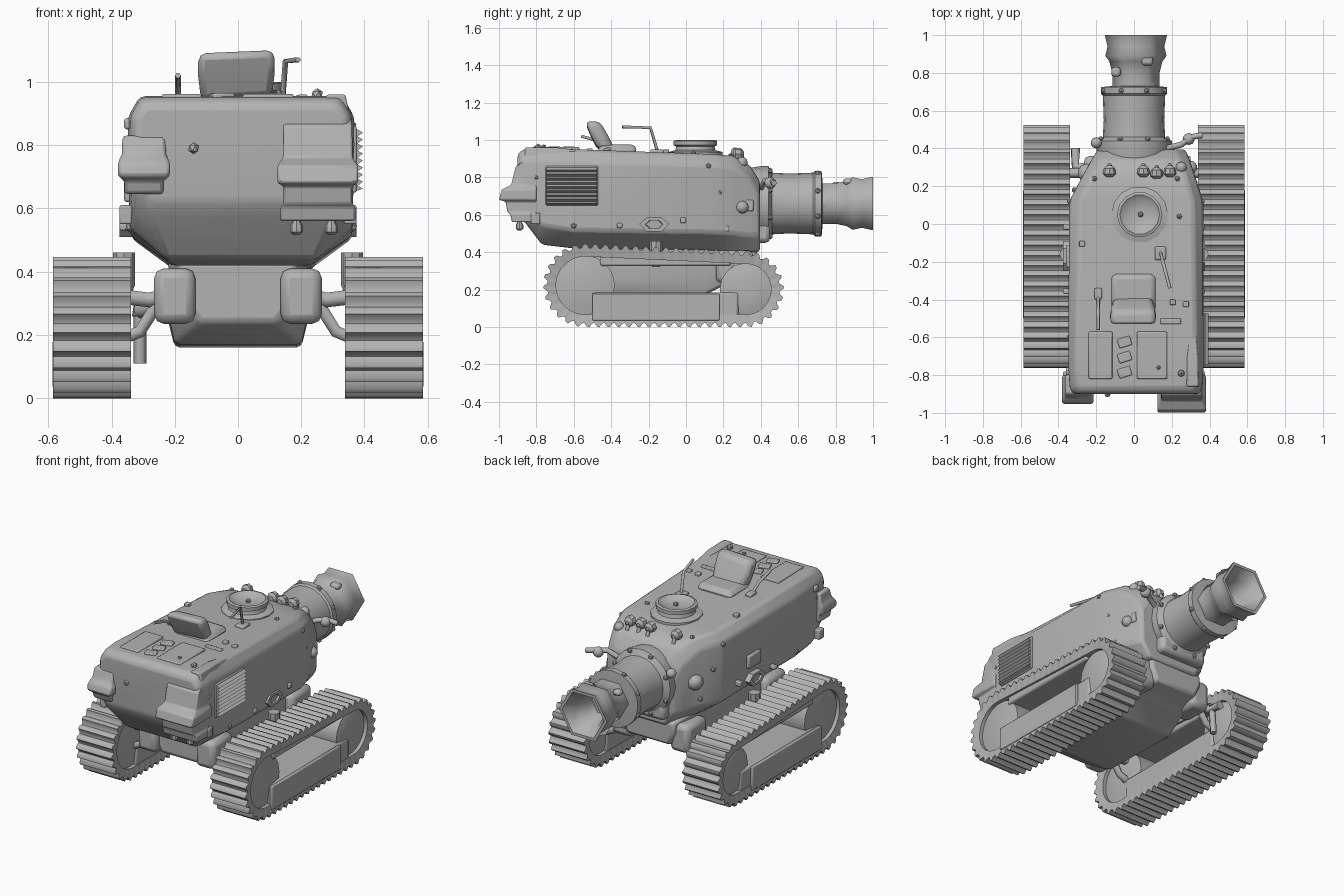
import bpy, bmesh, math
from mathutils import Vector, Matrix

if "Cube" in bpy.data.objects:
    bpy.data.objects.remove(bpy.data.objects["Cube"])

grey = bpy.data.materials.new("plain_grey")
grey.diffuse_color = (0.45, 0.45, 0.45, 1)
grey.use_nodes = True
grey.node_tree.nodes["Principled BSDF"].inputs["Base Color"].default_value = grey.diffuse_color


def finish(name, bm, angle=35, bevel=0.0):
    bmesh.ops.recalc_face_normals(bm, faces=bm.faces)
    me = bpy.data.meshes.new(name)
    bm.to_mesh(me)
    bm.free()
    ob = bpy.data.objects.new(name, me)
    bpy.context.collection.objects.link(ob)
    me.materials.append(grey)
    if bevel:
        m = ob.modifiers.new("soft_edges", 'BEVEL')
        m.width, m.segments, m.limit_method, m.angle_limit = bevel, 2, 'ANGLE', math.radians(25)
    bpy.ops.object.select_all(action='DESELECT')
    ob.select_set(True)
    bpy.context.view_layer.objects.active = ob
    bpy.ops.object.shade_smooth_by_angle(angle=math.radians(angle))
    return ob


def loft(name, rings, closed=False, **kw):
    bm = bmesh.new()
    vs = [[bm.verts.new(p) for p in r] for r in rings]
    n = len(vs[0])
    for a, b in list(zip(vs, vs[1:])) + ([(vs[-1], vs[0])] if closed else []):
        for i in range(n):
            bm.faces.new((a[i], a[(i + 1) % n], b[(i + 1) % n], b[i]))
    if not closed:
        bm.faces.new(vs[0])
        bm.faces.new(vs[-1])
    return finish(name, bm, **kw)


def lathe(name, profile, seg, loc, axis='Z', **kw):
    """profile holds (distance along axis, radius)"""
    rings = []
    for h, r in profile:
        ring = []
        for i in range(seg):
            a = 2 * math.pi * i / seg
            c, s = r * math.cos(a), r * math.sin(a)
            p = {'Z': (c, s, h), 'Y': (c, h, s), 'X': (h, c, s)}[axis]
            ring.append(Vector(p) + Vector(loc))
        rings.append(ring)
    return loft(name, rings, **kw)


def boxes(name, items, bevel=0.01, rot=0):
    """items hold (x0, x1, y0, y1, z0, z1)"""
    bm = bmesh.new()
    for x0, x1, y0, y1, z0, z1 in items:
        c = ((x0 + x1) / 2, (y0 + y1) / 2, (z0 + z1) / 2)
        m = Matrix.Translation(c) @ Matrix.Rotation(rot, 4, 'Z') @ Matrix.Diagonal((x1 - x0, y1 - y0, z1 - z0, 1))
        bmesh.ops.create_cube(bm, size=1, matrix=m)
    return finish(name, bm, bevel=bevel)


def balls(name, items):
    """items hold (x, y, z, radius)"""
    bm = bmesh.new()
    for x, y, z, r in items:
        bmesh.ops.create_icosphere(bm, subdivisions=2 if r > .02 else 1, radius=r,
                                   matrix=Matrix.Translation((x, y, z)))
    return finish(name, bm)


def rod(name, pts, r):
    cu = bpy.data.curves.new(name, 'CURVE')
    cu.dimensions, cu.bevel_depth, cu.bevel_resolution, cu.use_fill_caps = '3D', r, 1, True
    sp = cu.splines.new('POLY')
    sp.points.add(len(pts) - 1)
    for p, c in zip(sp.points, pts):
        p.co = (*c, 1)
    cu.materials.append(grey)
    bpy.context.collection.objects.link(bpy.data.objects.new(name, cu))


def mirror_ring(half, cx=0):
    return [(cx + x, y, z) for x, y, z in half] + [(cx - x, y, z) for x, y, z in reversed(half)]


# Hull: y, centre x, roof width, shoulder width, keel width, roof z, shoulder z, waist z, keel z
hull = [(-.90, .01, .30, .335, .28, .925, .885, .71, .625), (-.87, .01, .315, .35, .29, .95, .89, .64, .57),
        (-.77, .01, .32, .358, .24, .955, .89, .54, .44), (-.60, .01, .315, .358, .22, .95, .88, .515, .42),
        (.12, .012, .30, .355, .22, .925, .87, .505, .41), (.25, .025, .25, .30, .20, .915, .855, .50, .40),
        (.34, .035, .21, .26, .18, .865, .79, .49, .40), (.395, .04, .18, .232, .17, .78, .70, .49, .40)]
loft("hull", [mirror_ring([(wb, y, zb), (w * .985, y, zm), (w, y, zs), (wt, y, zt)], cx)
              for y, cx, wt, w, wb, zt, zs, zm, zb in hull], bevel=.016)

# Chassis between the tracks
under = [(-.58, .18, .12, .24, .43), (-.45, .22, .20, .17, .45), (.08, .22, .20, .16, .45),
         (.24, .21, .18, .24, .45), (.38, .18, .14, .28, .42)]
loft("chassis", [mirror_ring([(wb, y, zb), (w, y, zb + .08), (w, y, zt)]) for y, w, wb, zb, zt in under], bevel=.015)
boxes("chassis_shoulder", [(s * .20 - .065, s * .20 + .065, y, y + .2, .235, .41) for s in (-1, 1) for y in (-.62, .16)], .03)
for s in (-1, 1):
    for y in (-.5, .27):
        rod("suspension_arm", [(s * .2, y, .33), (s * .28, y, .31), (s * .36, y, .32)], .027)
        rod("lower_arm", [(s * .26, y, .29), (s * .31, y, .21), (s * .36, y, .19)], .022)
rod("front_pipe", [(-.24, .30, .3), (-.31, .30, .28), (-.31, .40, .27)], .027)
rod("hanging_pipe", [(-.31, .33, .26), (-.31, .34, .11)], .02)


# Track outline: rear and front wheel arcs joined by straight runs
REAR, FRONT = (-.54, .222, .20), (.32, .202, .18)


def outline():
    pts = []
    for (cy, cz, r), a0 in ((FRONT, -90), (REAR, 90)):
        for k in range(25):
            a = math.radians(a0 + 180 * k / 24)
            pts.append(Vector((cy + r * math.cos(a), cz + r * math.sin(a))))
    return pts + [pts[0]]


def resample(pts, n):
    total = sum((b - a).length for a, b in zip(pts, pts[1:]))
    out, done, j = [], 0.0, 0
    for i in range(n):
        want = total * i / n
        while done + (pts[j + 1] - pts[j]).length < want:
            done += (pts[j + 1] - pts[j]).length
            j += 1
        d = (pts[j + 1] - pts[j]).normalized()
        out.append((pts[j] + d * (want - done), Vector((d.y, -d.x))))
    return out


TEETH = 54
for s, side in ((-1, "left"), (1, "right")):
    xc, hw = s * .462, .123
    rings = []
    for i, (p, n) in enumerate(resample(outline(), TEETH * 4)):
        o = p + n * (0, .02, .024, .004)[i % 4]
        q = p - n * .045
        rings.append([(xc - hw, o.x, o.y), (xc + hw, o.x, o.y),
                      (xc + hw - .01, q.x, q.y), (xc - hw + .01, q.x, q.y)])
    loft(side + "_track", rings, closed=True, angle=50)
    for nm, (cy, cz, r) in (("rear", REAR), ("front", FRONT)):
        half = [(.105, .05), (.10, .10), (.09, r - .04)]
        lathe(f"{side}_{nm}_wheel", [(-h, q) for h, q in half] + half[::-1], 16, (xc, cy, cz), 'X')
    boxes(side + "_track_frame", [(xc - .11, xc + .11, -.50, .28, .04, .185),
                                  (xc - .10, xc + .10, -.46, .24, .325, .38)], .012)
    boxes(side + "_track_skirt", [(xc + s * .115 - .01, xc + s * .115 + .01, -.50, .18, .035, .18)], .005)

# Gun collar and flared six-sided muzzle
lathe("gun_collar", [(.34, .19), (.40, .20), (.44, .20), (.46, .165), (.55, .16), (.68, .165),
                     (.69, .175), (.725, .175), (.73, .12)], 20, (0, 0, .66), 'Y')
lathe("muzzle", [(.70, .125), (.76, .125), (.80, .125), (.86, .14), (.89, .162), (.94, .15), (1.0, .165),
                 (1.0, .145), (.93, .10), (.80, .08)], 6, (.01, 0, .66), 'Y', angle=60)
boxes("muzzle_lug", [(.04, .10, .84, .89, .76, .795), (-.12, -.07, .78, .83, .74, .775)], .015)
balls("collar_bolts", [(r * math.cos(a), y, .66 + r * math.sin(a), .016) for y, r in ((.45, .19), (.705, .175))
                       for a in [math.pi * (k + .5) / 4 for k in range(8)]])
rod("collar_hook", [(.17, .40, .74), (.25, .42, .78), (.30, .46, .78), (.36, .47, .77)], .016)
balls("hook_end", [(.29, .45, .77, .032), (-.20, .43, .76, .03)])
boxes("gun_cradle", [(-.16, .16, .34, .45, .45, .56)], .025)

# Roof hatch
lathe("hatch", [(.90, .15), (.935, .15), (.945, .11), (.965, .105), (.972, .12), (.995, .12),
                (1.0, .105), (.985, .085), (.975, .03)], 14, (.03, .05, 0))
balls("hatch_knob", [(.035, .05, .985, .016)])

# Bucket seat with a deep leaning back
boxes("seat_base", [(-.12, .115, -.47, -.265, .92, .975)], .03)
loft("seat_back", [[(-.005 + x, y0, z), (-.005 - x, y0, z - .01), (-.005 - x * .9, y1, z - .01), (-.005 + x * .9, y1, z)]
                   for x, y0, y1, z in ((.115, -.47, -.38, .95), (.125, -.51, -.42, 1.03), (.125, -.54, -.46, 1.10))],
     bevel=.025)

# Levers
rod("right_lever", [(.14, -.15, .93), (.15, -.19, 1.065), (.19, -.34, 1.07)], .009)
boxes("lever_foot", [(.11, .17, -.19, -.12, .925, .95), (-.21, -.17, -.40, -.34, .93, .96)], .008)
rod("left_lever", [(-.19, -.37, .94), (-.19, -.45, .99), (-.19, -.56, 1.02)], .009)

# Roof grilles and slats at the rear
boxes("roof_grille", [(-.24, -.115, -.82, -.57, .93, .962), (.015, .175, -.82, -.57, .93, .962)], .006)
boxes("roof_slat", [(-.085, -.015, y, y + .05, .935, .965) for y in (-.81, -.73, -.65)], .006, .3)
loft("roof_ridge", [mirror_ring([(w, y, z0), (w * .6, y, z1)]) for y, w, z0, z1 in
                    ((-.86, .05, .86, .96), (-.7, .045, .87, .96), (-.45, .01, .90, .93))], bevel=.015).location.x = .31

# Corrugated side louvre
boxes("louvre_plate", [(.34, .375, -.75, -.47, .65, .86)], .006)
lv = [(.36, .65)]
for k in range(9):
    lv += [(.395, .662 + k * .0222), (.378, .672 + k * .0222)]
lv.append((.36, .86))
loft("louvre_ridges", [[(x, y, z) for x, z in lv] for y in (-.745, -.475)], angle=60)


# Rear pods: z, outward reach and width factor for each level
def pod(name, x0, x1, levels):
    c, h = (x0 + x1) / 2, (x1 - x0) / 2
    loft(name, [[(c - h * k, y, z), (c + h * k, y, z), (c + h * k, -.80, z), (c - h * k, -.80, z)]
                for z, y, k in levels], bevel=.014)


pod("right_pod", .125, .38, [(.56, -.93, .93), (.605, -.94, .93), (.615, -.955, .85), (.67, -.965, .85),
                             (.68, -1.0, 1), (.735, -.985, 1), (.76, -.935, .86), (.86, -.91, .85), (.885, -.87, .83)])
pod("left_pod", -.38, -.215, [(.645, -.915, .75), (.69, -.93, .75), (.70, -.955, 1), (.745, -.945, 1),
                              (.77, -.92, .85), (.83, -.90, .82)])
for x in (.185, .295):
    lathe("hanging_lamp", [(.515, .008), (.525, .02), (.545, .02), (.565, .01), (.59, .012)], 8, (x, -.89, 0))

# Lamps on the sloped nose
for x, y in ((-.13, .29), (.05, .29), (.12, .28), (.19, .29)):
    lathe("nose_lamp", [(-.04, .018), (-.025, .034), (.005, .03), (.02, .012)], 8, (x, y, .925), 'Y')
    rod("lamp_stem", [(x, y, .93), (x, y + .02, .88)], .012)
balls("side_lamp", [(-.25, .27, .66, .05), (.30, .30, .64, .035), (.25, .30, .88, .03)])

# Hexagonal side plates
for s in (-1, 1):
    hexa = [(-.25, .55), (-.21, .585), (-.13, .585), (-.09, .55), (-.13, .51), (-.21, .51)]
    loft("hex_plate", [[(s * x, -.17 + (y + .17) * k, .548 + (z - .548) * k) for y, z in hexa]
                       for x, k in ((.33, 1), (.375, 1), (.375, .6), (.362, .55))])

# Small fittings and bolts
boxes("side_fitting", [(s * .355 - .02, s * .355 + .02, y, y + w, z, z + h) for s in (-1, 1)
                       for y, w, z, h in ((-.83, .05, .55, .06), (-.37, .03, .53, .025), (-.03, .03, .555, .03))], .006)
boxes("nose_fitting", [(.30, .335, .17, .23, .51, .54), (.25, .30, .30, .36, .62, .68)], .006)
boxes("left_fitting", [(-.36, -.33, -.8, -.76, .85, .885), (-.36, -.32, -.23, -.11, .62, .70)], .008)
balls("bolts", [(.01 + s * x, y, z, .016) for s in (-1, 1) for x, y, z in
                ((.352, -.6, .54), (.35, .12, .86), (.325, .18, .72), (.345, -.8, .8), (.22, .24, .915), (.285, .25, .55))]
      + [(-.14, -.90, .79, .018), (.24, .04, .93, .015), (.25, -.79, .96, .02), (.13, -.76, .965, .012)])
boxes("roof_block", [(.19, .22, -.43, -.40, .93, .96), (.26, .29, -.44, -.41, .93, .955),
                     (-.29, -.26, -.12, -.09, .92, .95), (.14, .25, -.53, -.50, .935, .955)], .005)
# Brackets between hull and tracks
for s in (-1, 1):
    lathe("track_bracket", [(.32, .02), (.36, .035), (.46, .035)], 8, (s * .36, -.16, 0))
